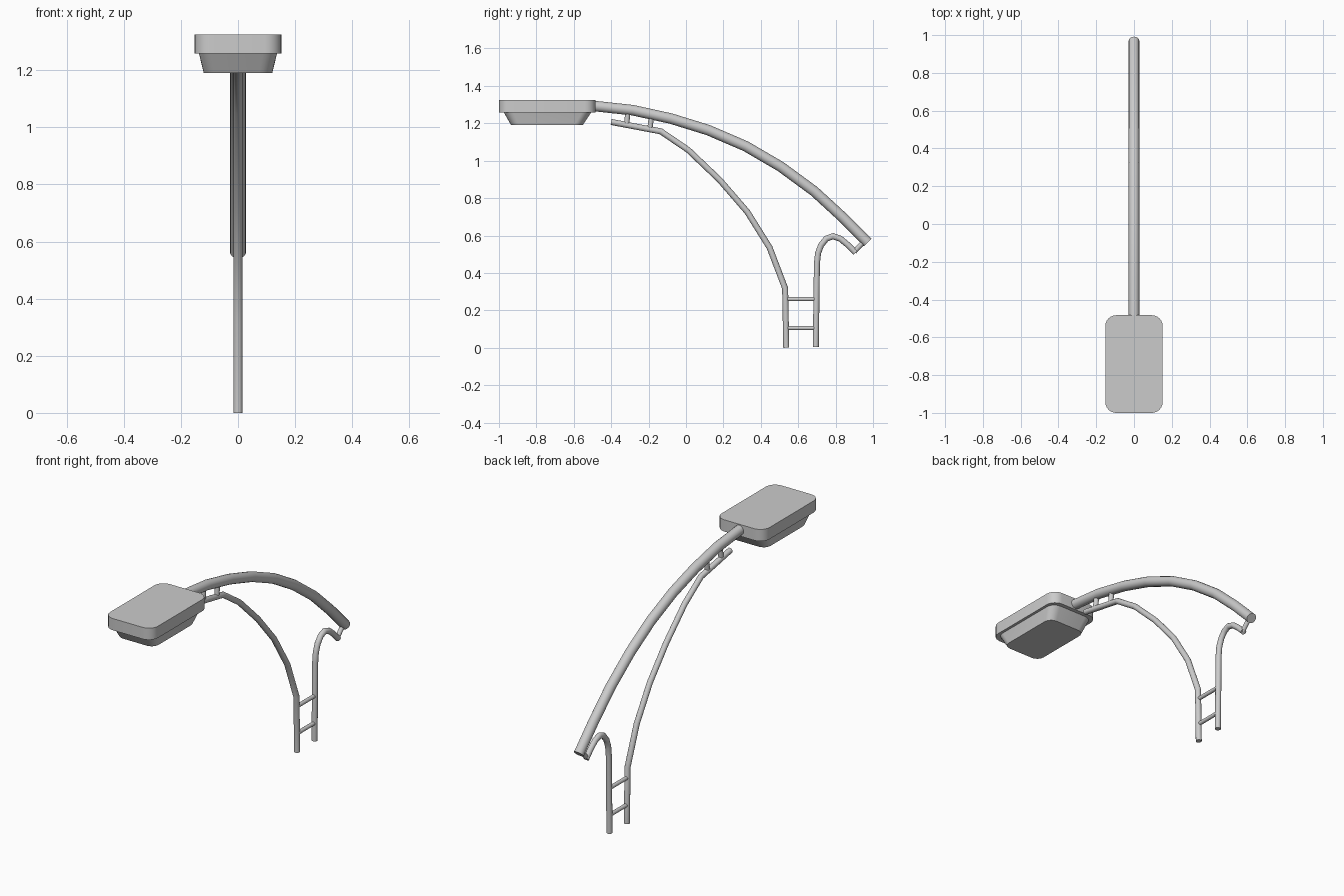
import bpy, bmesh, math
from mathutils import Vector

if "Cube" in bpy.data.objects:
    bpy.data.objects.remove(bpy.data.objects["Cube"])


def finish(name, bm):
    bmesh.ops.recalc_face_normals(bm, faces=bm.faces[:])
    me = bpy.data.meshes.new(name)
    bm.to_mesh(me)
    bm.free()
    ob = bpy.data.objects.new(name, me)
    bpy.context.collection.objects.link(ob)
    bpy.ops.object.select_all(action='DESELECT')
    ob.select_set(True)
    bpy.context.view_layer.objects.active = ob
    bpy.ops.object.shade_smooth_by_angle(angle=math.radians(35))
    return ob


def loft(name, rings):
    """Skin a list of equal-length vertex rings and cap both ends."""
    bm = bmesh.new()
    vs = [[bm.verts.new(p) for p in r] for r in rings]
    n = len(vs[0])
    for a, b in zip(vs, vs[1:]):
        for i in range(n):
            j = (i + 1) % n
            bm.faces.new((a[i], a[j], b[j], b[i]))
    bm.faces.new(vs[0])
    bm.faces.new(vs[-1])
    return finish(name, bm)


def tube(name, path, radius, sides=16):
    """Round tube along a (y, z) path in the x = 0 plane, with mitred joints."""
    pts = [Vector((0, y, z)) for y, z in path]
    dirs = [(b - a).normalized() for a, b in zip(pts, pts[1:])]
    rings = []
    for i, p in enumerate(pts):
        d0, d1 = dirs[max(i - 1, 0)], dirs[min(i, len(dirs) - 1)]
        t = (d0 + d1).normalized()
        side = Vector((0, -t.z, t.y)) / t.dot(d0)
        rings.append([p + radius * (Vector((math.cos(a), 0, 0)) + side * math.sin(a))
                      for a in (2 * math.pi * k / sides for k in range(sides))])
    return loft(name, rings)


def rounded_rect(hx, y0, y1, r, z, steps=6):
    ring = []
    corners = [(hx - r, y1 - r), (-hx + r, y1 - r), (-hx + r, y0 + r), (hx - r, y0 + r)]
    for q, (cx, cy) in enumerate(corners):
        for k in range(steps + 1):
            a = math.pi / 2 * (q + k / steps)
            ring.append((cx + r * math.cos(a), cy + r * math.sin(a), z))
    return ring


# Lamp head: rounded housing and tapered lens below
loft("lamp_housing", [rounded_rect(0.152, -1.0, -0.483, 0.058, z) for z in (1.258, 1.325)])
loft("lamp_lens", [rounded_rect(0.137, -0.975, -0.505, 0.05, 1.26),
                   rounded_rect(0.12, -0.935, -0.552, 0.045, 1.19)])

# Main curved arm
tube("main_arm", [(-0.52, 1.295), (-0.48, 1.291), (-0.285, 1.27), (-0.08, 1.225), (0.12, 1.163),
                  (0.32, 1.077), (0.505, 0.969), (0.685, 0.837), (0.84, 0.695), (0.972, 0.562)], 0.028)

# Front post sweeping up into the brace
tube("front_brace", [(-0.40, 1.207), (-0.135, 1.157), (0.012, 1.057), (0.18, 0.897),
                     (0.327, 0.727), (0.447, 0.535), (0.53, 0.318), (0.536, 0.0)], 0.016)

# Rear post with hooked top
tube("rear_post", [(0.694, 0.005), (0.70, 0.45), (0.706, 0.505), (0.722, 0.548), (0.75, 0.583),
                   (0.785, 0.596), (0.825, 0.583), (0.865, 0.55), (0.907, 0.508)], 0.016)

# Link between hook and arm, rungs between posts, struts under the arm
tube("hook_link", [(0.90, 0.513), (0.955, 0.572)], 0.013)
for i, z in enumerate((0.105, 0.26)):
    tube(f"rung_{i + 1}", [(0.54, z), (0.697, z)], 0.011)
for i, (y, z) in enumerate(((-0.315, 1.192), (-0.19, 1.168))):
    tube(f"arm_strut_{i + 1}", [(y - 0.003, z), (y + 0.005, z + 0.07)], 0.014)
